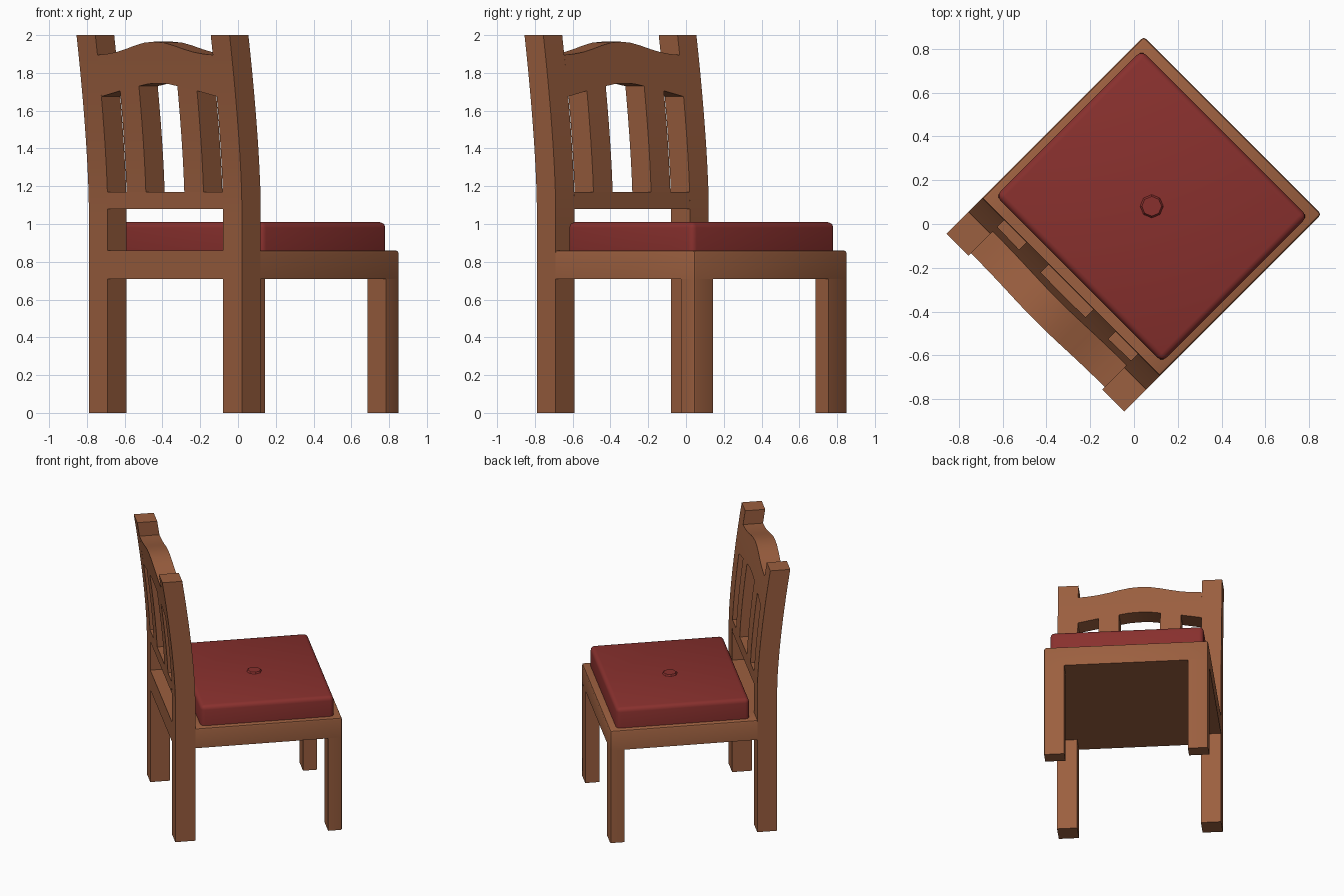
import bpy, bmesh, math

if "Cube" in bpy.data.objects:
    bpy.data.objects.remove(bpy.data.objects["Cube"])

TURN = math.radians(-45)          # chair faces the +x +y corner
W, P = 0.573, 0.141               # half width, post thickness
IN = W - P                        # inner face of the posts
BACK, MID, FRONT = -0.544, -0.403, 0.636


def material(name, rgb):
    m = bpy.data.materials.new(name)
    m.diffuse_color = (*rgb, 1)
    m.use_nodes = True
    m.node_tree.nodes["Principled BSDF"].inputs["Base Color"].default_value = m.diffuse_color
    return m


WOOD = material("wood", (0.33, 0.115, 0.05))
RED = material("red_fabric", (0.25, 0.03, 0.027))


def finish(name, bm, mat, smooth=False):
    bmesh.ops.recalc_face_normals(bm, faces=bm.faces[:])
    me = bpy.data.meshes.new(name)
    bm.to_mesh(me)
    bm.free()
    me.materials.append(mat)
    ob = bpy.data.objects.new(name, me)
    bpy.context.collection.objects.link(ob)
    ob.rotation_euler.z = TURN
    if smooth:
        bpy.context.view_layer.objects.active = ob
        ob.select_set(True)
        bpy.ops.object.shade_smooth_by_angle(angle=math.radians(35))
        ob.select_set(False)
    return ob


def prism(outline, z0, z1):
    bm = bmesh.new()
    face = bm.faces.new([bm.verts.new((x, y, z0)) for x, y in outline])
    ext = bmesh.ops.extrude_face_region(bm, geom=[face], use_keep_orig=True)
    for v in ext["geom"]:
        if isinstance(v, bmesh.types.BMVert):
            v.co.z = z1
    return bm


def bevel(bm, test, width, segments=2):
    edges = [e for e in bm.edges if test(*[v.co for v in e.verts])]
    bmesh.ops.bevel(bm, geom=edges, offset=width, segments=segments,
                    profile=0.5, affect='EDGES')


def lean(z):
    """Backward sweep of the chair back at height z."""
    return -0.092 * (max(z - 1.1, 0) / 0.9) ** 1.5


def arch(points):
    """Symmetric curve through (distance from centre, height) points."""
    def f(w):
        a = abs(w)
        for (x0, z0), (x1, z1) in zip(points, points[1:]):
            if a <= x1 + 1e-6:
                return z0 + (z1 - z0) * (a - x0) / (x1 - x0)
        return points[-1][1]
    return f


def back_part(name, ws, low, high, rows):
    """Grid in width and height, given thickness and swept by lean()."""
    bm = bmesh.new()
    grid = []
    for w in ws:
        col = []
        for i in range(rows + 1):
            z = low(w) + (high(w) - low(w)) * i / rows
            col.append(bm.verts.new((w, BACK + lean(z), z)))
        grid.append(col)
    for a, b in zip(grid, grid[1:]):
        for i in range(rows):
            bm.faces.new((a[i], b[i], b[i + 1], a[i + 1]))
    ext = bmesh.ops.extrude_face_region(bm, geom=bm.faces[:], use_keep_orig=True)
    for v in ext["geom"]:
        if isinstance(v, bmesh.types.BMVert):
            v.co.y += MID - BACK
    return finish(name, bm, WOOD, True)


level = lambda z: (lambda w: z)
rail_low = arch([(0, 1.745), (0.072, 1.742), (0.144, 1.73), (0.288, 1.705), (IN, 1.675)])
rail_high = arch([(0, 1.965), (0.072, 1.96), (0.144, 1.945), (0.216, 1.926),
                  (0.288, 1.91), (0.36, 1.9), (IN, 1.895)])
rail_ws = [IN * i / 6 for i in range(-6, 7)]

# Back posts, slats and front legs, left and right
for side, s in (("left", -1), ("right", 1)):
    back_part("back_post_" + side, sorted((s * IN, s * W)), level(0), level(2), 20)
    back_part("back_slat_" + side, sorted((s * 0.144, s * 0.288)), level(1.17), rail_low, 6)
    leg = prism([(s * IN, FRONT - 0.1), (s * W, FRONT - 0.1), (s * W, FRONT), (s * IN, FRONT)],
                0, 0.71)
    bevel(leg, lambda a, b: abs(a.x) > 0.5 and abs(b.x) > 0.5 and min(a.y, b.y) > 0.6, 0.014)
    finish("front_leg_" + side, leg, WOOD, True)

# Rails of the chair back
back_part("lower_back_rail", [-IN, IN], level(1.08), level(1.17), 1)
back_part("top_back_rail", rail_ws, rail_low, rail_high, 4)

# Seat frame, notched around the back posts
seat = prism([(-IN, BACK), (IN, BACK), (IN, MID), (W, MID), (W, FRONT),
              (-W, FRONT), (-W, MID), (-IN, MID)], 0.71, 0.86)
bevel(seat, lambda a, b: (min(a.y, b.y) > 0.6 or (a.x * b.x > 0 and min(abs(a.x), abs(b.x)) > 0.5
      and a.y != b.y)) and max(a.z, b.z) > 0.8, 0.014)
finish("seat_frame", seat, WOOD, True)

# Cushion with rounded edges and a shallow dish in the top
C0, C1, CW = -0.356, 0.585, 0.536
cushion = prism([(-CW, C0), (CW, C0), (CW, C1), (-CW, C1)], 0.86, 1.01)
bevel(cushion, lambda a, b: max(a.z, b.z) > 1, 0.03, 3)
top = max(cushion.faces, key=lambda f: f.calc_center_median().z)
centre = bmesh.ops.poke(cushion, faces=[top])["verts"][0]
centre.co.z -= 0.012
finish("seat_cushion", cushion, RED, True)

# Button in the middle of the cushion
button = bmesh.new()
bmesh.ops.create_cone(button, cap_ends=True, segments=8, radius1=0.06, radius2=0.045, depth=0.02)
for v in button.verts:
    v.co.y += (C0 + C1) / 2
    v.co.z += 1.0
finish("cushion_button", button, RED)
